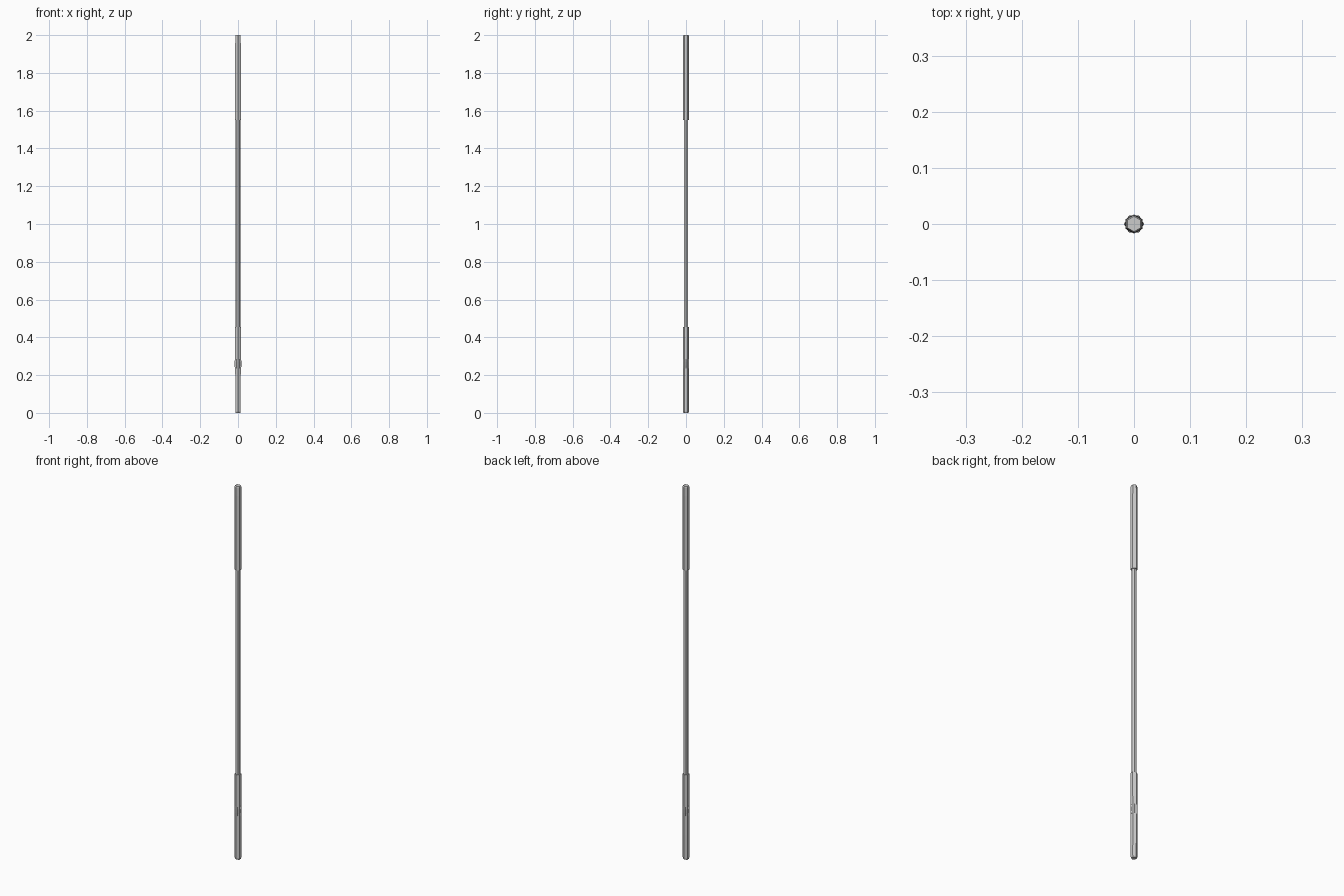
import bpy, bmesh, math

if "Cube" in bpy.data.objects:
    bpy.data.objects.remove(bpy.data.objects["Cube"])


def loft(name, rings, turn, sides=6):
    """Closed prism through (z, radius, y_shift) rings, flat shaded."""
    bm = bmesh.new()
    loops = []
    for z, r, dy in rings:
        loops.append([bm.verts.new((r * math.cos(turn + i * math.tau / sides),
                                    r * math.sin(turn + i * math.tau / sides) + dy, z))
                      for i in range(sides)])
    for a, b in zip(loops, loops[1:]):
        for i in range(sides):
            j = (i + 1) % sides
            bm.faces.new((a[i], a[j], b[j], b[i]))
    bm.faces.new(loops[0][::-1])
    bm.faces.new(loops[-1])
    bmesh.ops.recalc_face_normals(bm, faces=bm.faces)
    mesh = bpy.data.meshes.new(name)
    bm.to_mesh(mesh)
    bm.free()
    obj = bpy.data.objects.new(name, mesh)
    bpy.context.collection.objects.link(obj)
    return obj


POINT_Y = math.radians(30)

# Thin six-sided shaft, corners to the sides
loft("shaft", [(0.44, 0.0125, 0), (1.56, 0.0125, 0)], 0)

# Thicker end sleeves, corners to front and back
loft("lower_sleeve", [(0, 0.0135, 0), (0.008, 0.0163, -0.0005),
                      (0.13, 0.0167, 0), (0.455, 0.0172, 0)], POINT_Y)
loft("upper_sleeve", [(1.55, 0.0172, 0), (1.95, 0.017, 0),
                      (1.994, 0.016, 0), (2.0, 0.0135, 0)], POINT_Y)

# Slight swelling on the lower sleeve
loft("sleeve_ridge", [(0.235, 0.0165, 0), (0.25, 0.0178, 0),
                      (0.27, 0.0178, 0), (0.285, 0.0165, 0)], 0)
